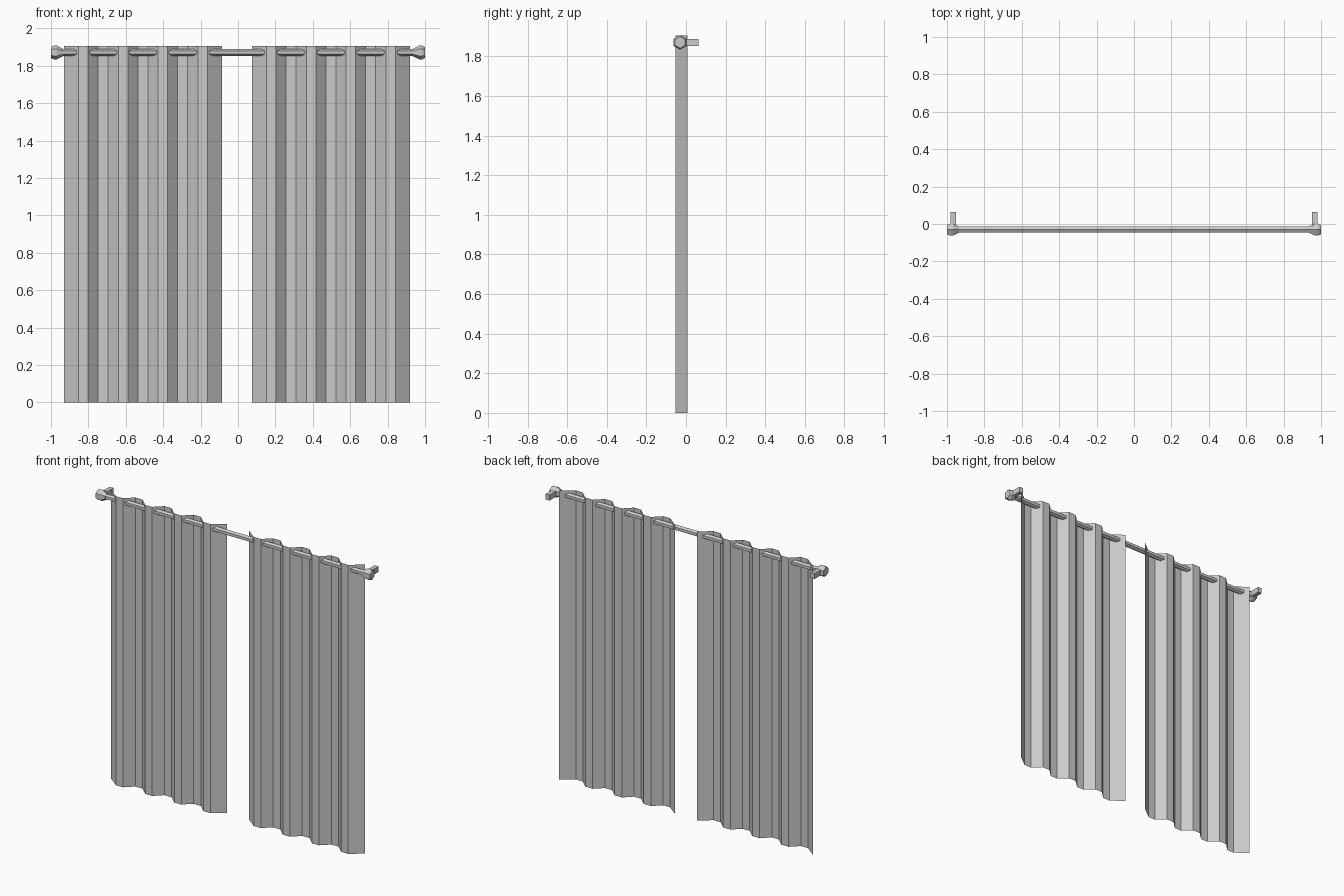
import bpy, bmesh, math
from mathutils import Matrix, Vector

cube = bpy.data.objects.get("Cube")
if cube:
    bpy.data.objects.remove(cube, do_unlink=True)

grey = bpy.data.materials.new("plain_grey")
grey.use_nodes = True
colour = (0.6, 0.6, 0.6, 1)
grey.diffuse_color = colour
grey.node_tree.nodes["Principled BSDF"].inputs["Base Color"].default_value = colour

ROD_Y, ROD_Z, TOP = -0.03, 1.871, 1.906


def finish(name, bm):
    mesh = bpy.data.meshes.new(name)
    bm.to_mesh(mesh)
    bm.free()
    mesh.materials.append(grey)
    obj = bpy.data.objects.new(name, mesh)
    bpy.context.collection.objects.link(obj)
    return obj


def hex_lathe(name, profile):
    """Six-sided solid along x from (x, radius) pairs, with a corner pointing up."""
    bm = bmesh.new()
    rings = []
    for x, r in profile:
        angles = [math.tau * i / 6 for i in range(6)]
        rings.append([bm.verts.new((x, ROD_Y + r * math.sin(a), ROD_Z + r * math.cos(a)))
                      for a in angles])
    for a, b in zip(rings, rings[1:]):
        for i in range(6):
            j = (i + 1) % 6
            bm.faces.new((a[i], a[j], b[j], b[i]))
    bm.faces.new(rings[0])
    bm.faces.new(rings[-1])
    bmesh.ops.recalc_face_normals(bm, faces=bm.faces)
    return finish(name, bm)


def curtain(name, start):
    """Pleated sheet: flat front folds joined by slopes to flat back folds."""
    front, back, edge = -0.054, -0.003, 0.007
    pitch, flat, lead = 0.2125, 0.051, 0.079
    path = [(start, edge)]
    for k in range(4):
        x = start + lead + k * pitch
        path += [(x, front), (x + flat, front)]
        if k < 3:
            path += [(x + 2.05 * flat, back), (x + 3.1 * flat, back)]
    path.append((path[-1][0] + lead, edge))
    bm = bmesh.new()
    columns = [(bm.verts.new((x, y, 0)), bm.verts.new((x, y, TOP))) for x, y in path]
    for a, b in zip(columns, columns[1:]):
        bm.faces.new((a[0], b[0], b[1], a[1]))
    return finish(name, bm)


# Cloth panels
curtain("right_curtain", -0.931)
curtain("left_curtain", 0.074)

# Rod
hex_lathe("curtain_rod", [(-0.96, 0.0185), (0.96, 0.0185)])

# End knobs and wall brackets
for side, s in (("right", -1), ("left", 1)):
    hex_lathe(side + "_finial", [(s * 0.936, 0.02), (s * 0.968, 0.037),
                                 (s * 0.985, 0.037), (s, 0.029)])
    bm = bmesh.new()
    place = Matrix.Translation(Vector((s * 0.967, 0.0165, ROD_Z)))
    bmesh.ops.create_cube(bm, size=1, matrix=place @ Matrix.Diagonal((0.029, 0.093, 0.036, 1)))
    finish(side + "_bracket", bm)
